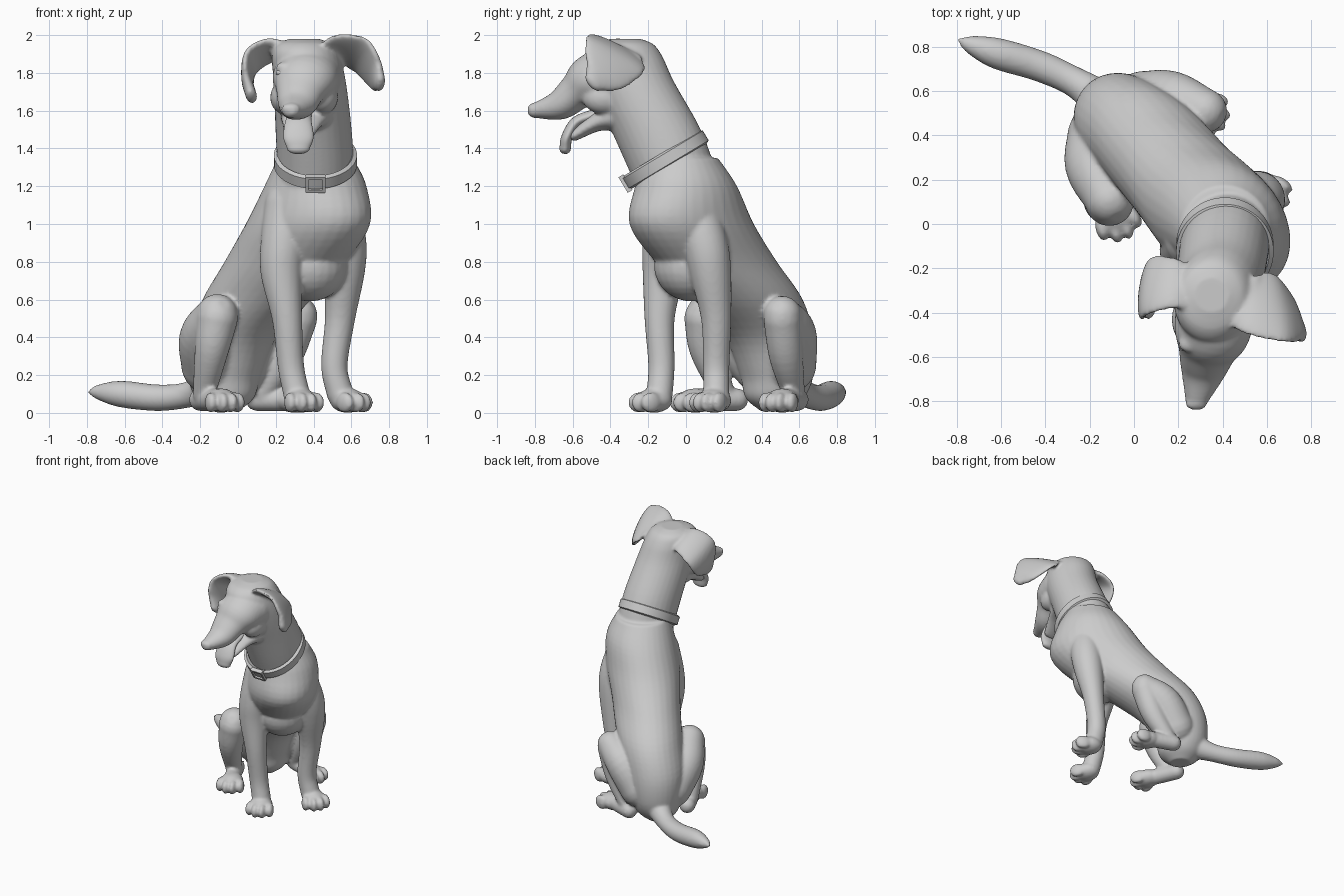
import bpy, bmesh, math
from mathutils import Vector, Matrix

if "Cube" in bpy.data.objects:
    bpy.data.objects.remove(bpy.data.objects["Cube"], do_unlink=True)

clay = bpy.data.materials.new("light_grey")
clay.use_nodes = True
clay.diffuse_color = (.6, .6, .6, 1)
clay.node_tree.nodes["Principled BSDF"].inputs["Base Color"].default_value = clay.diffuse_color


def spline(rows, steps=5):
    """Resample rows of numbers along a smooth curve."""
    rows = [Vector(row) for row in rows]
    padded = [rows[0] * 2 - rows[1]] + rows + [rows[-1] * 2 - rows[-2]]
    samples = []
    for before, start, end, after in zip(padded, padded[1:], padded[2:], padded[3:]):
        for step in range(steps):
            t = step / steps
            samples.append(start + (end - before) * t / 2
                           + (before * 2 - start * 5 + end * 4 - after) * t * t / 2
                           + (start * 3 - before - end * 3 + after) * t ** 3 / 2)
    return samples + [rows[-1]]


def skin(bm, rings):
    """Bridge rings of points and close both ends."""
    loops = [[bm.verts.new(point) for point in ring] for ring in rings]
    count = len(loops[0])
    for lower, upper in zip(loops, loops[1:]):
        for i in range(count):
            j = (i + 1) % count
            bm.faces.new((lower[i], lower[j], upper[j], upper[i]))
    bm.faces.new(loops[0][::-1])
    bm.faces.new(loops[-1])


def oval(centre, across, along, count=32):
    angles = [k * math.tau / count for k in range(count)]
    return [centre + across * math.cos(angle) + along * math.sin(angle) for angle in angles]


def trunk(bm, rows, yaw):
    """Stack of level ovals: z, x, y, half width, half depth."""
    side = Vector((math.cos(yaw), math.sin(yaw), 0))
    front = Vector((-side.y, side.x, 0))
    skin(bm, [oval(Vector((x, y, z)), side * a, front * b) for z, x, y, a, b in spline(rows)])


def limb(bm, rows, side=(1, 0, 0)):
    """Round-ended tube: x, y, z, radius across, optional second radius."""
    points = spline([tuple(row) + (row[3],) * (5 - len(row)) for row in rows])
    rings, last = [], len(points) - 1
    cap = [math.pi / 2 * k / 5 for k in range(5)]
    for i, point in enumerate(points):
        centre, wide, thick = Vector(point[:3]), point[3], point[4]
        tangent = Vector(points[min(i + 1, last)][:3]) - Vector(points[max(i - 1, 0)][:3])
        tangent.normalize()
        across = Vector(side)
        across = (across - tangent * across.dot(tangent)).normalized()
        normal = tangent.cross(across)
        angles = [0]
        if i == 0:
            angles = [-angle for angle in reversed(cap)]
        elif i == last:
            angles = cap
        for angle in angles:
            shrink = math.cos(angle)
            rings.append(oval(centre + tangent * min(wide, thick) * math.sin(angle),
                              across * wide * shrink, normal * thick * shrink))
    skin(bm, rings)


def ball(bm, centre, size, yaw=0):
    matrix = Matrix.Translation(centre) @ Matrix.Rotation(yaw, 4, "Z") @ Matrix.Diagonal((*size, 1))
    bmesh.ops.create_uvsphere(bm, u_segments=24, v_segments=14, radius=1, matrix=matrix)


def paw(bm, x, y, yaw):
    """Pad with four toes pointing along yaw."""
    ball(bm, (x, y, .065), (.1, .085, .065), yaw)
    for lane in (-1.5, -.5, .5, 1.5):
        offset = Matrix.Rotation(yaw, 3, "Z") @ Vector((.08 - .016 * lane * lane, lane * .05, .055))
        ball(bm, Vector((x, y, 0)) + offset, (.06, .03, .055), yaw + lane * .1)


def finish(bm, name, voxel=0, smooth=0):
    """Turn the mesh into an object, optionally melting its parts together."""
    bmesh.ops.recalc_face_normals(bm, faces=bm.faces)
    mesh = bpy.data.meshes.new(name)
    bm.to_mesh(mesh)
    bm.free()
    part = bpy.data.objects.new(name, mesh)
    bpy.context.collection.objects.link(part)
    bpy.context.view_layer.objects.active = part
    for other in bpy.context.selected_objects:
        other.select_set(False)
    part.select_set(True)
    if voxel:
        blend = part.modifiers.new("blend", "REMESH")
        blend.mode, blend.voxel_size = "VOXEL", voxel
        bpy.ops.object.modifier_apply(modifier=blend.name)
        soften = part.modifiers.new("soften", "SMOOTH")
        soften.factor, soften.iterations = .5, smooth
        bpy.ops.object.modifier_apply(modifier=soften.name)
    part.data.materials.clear()
    part.data.materials.append(clay)
    bpy.ops.object.shade_smooth_by_angle(angle=math.radians(50))


dog = bmesh.new()
# Torso, turned towards the front left, with a deep breastbone
trunk(dog, [(.01, -.07, .47, .07, .08), (.08, -.07, .47, .15, .16), (.2, -.07, .48, .19, .2),
            (.4, -.03, .44, .22, .25), (.6, .1, .33, .24, .33), (.8, .25, .16, .25, .38),
            (1, .37, .03, .27, .38), (1.2, .41, 0, .25, .29), (1.35, .41, -.03, .2, .2)], math.pi / 4)
ball(dog, (.38, .03, .78), (.2, .2, .19))
# Neck and skull
trunk(dog, [(1.1, .41, -.02, .19, .2), (1.3, .41, -.08, .2, .23), (1.5, .4, -.16, .2, .24),
            (1.75, .38, -.29, .19, .23), (1.88, .36, -.33, .18, .21),
            (1.95, .35, -.33, .15, .16), (1.98, .35, -.32, .08, .08)], -.2)
# Face tapering into the muzzle, nose and lower jaw
limb(dog, [(.37, -.38, 1.78, .18, .17), (.35, -.5, 1.76, .17, .14), (.33, -.58, 1.7, .13, .1),
           (.31, -.67, 1.63, .1, .08), (.28, -.8, 1.6, .05, .04)])
ball(dog, (.28, -.81, 1.61), (.05, .03, .03))
limb(dog, [(.36, -.36, 1.57, .14, .08), (.34, -.47, 1.54, .11, .05), (.32, -.59, 1.47, .08, .03)])
# Cheeks and brows on both sides of the face
for flip in (-1, 1):
    ball(dog, (.35 + flip * .1, -.43, 1.67), (.08, .12, .09))
    ball(dog, (.33 + flip * .08, -.54, 1.83), (.05, .04, .03))
# Ears
limb(dog, [(.45, -.33, 1.89, .1, .03), (.54, -.36, 1.92, .16, .03), (.65, -.38, 1.89, .18, .03),
           (.72, -.43, 1.81, .14, .03), (.75, -.49, 1.75, .06, .03)], (.2, -.8, .4))
limb(dog, [(.28, -.3, 1.91, .1, .03), (.17, -.27, 1.92, .13, .03), (.07, -.28, 1.86, .15, .03),
           (.05, -.32, 1.76, .13, .03), (.07, -.38, 1.68, .06, .03)], (-.1, -.8, .4))
# Front legs
limb(dog, [(.52, .04, 1.1, .12), (.56, .1, .9, .12), (.56, .13, .74, .11), (.54, .16, .5, .08),
           (.51, .16, .25, .07), (.54, .16, .1, .07)])
paw(dog, .58, .15, -.7)
limb(dog, [(.27, -.07, 1.1, .13), (.24, -.11, .9, .12), (.23, -.12, .74, .11), (.26, -.14, .5, .08),
           (.28, -.13, .25, .07), (.31, -.14, .1, .07)])
paw(dog, .33, -.17, -1.2)
# Hind legs: thigh, shin, flat foot
limb(dog, [(-.15, .4, .25, .15), (-.17, .26, .4, .14), (-.11, .11, .52, .11)])
limb(dog, [(-.11, .1, .5, .11), (-.14, .11, .33, .09), (-.18, .2, .1, .06)])
limb(dog, [(-.2, .27, .07, .06), (-.11, .07, .07, .06)])
paw(dog, -.09, .05, -1.2)
limb(dog, [(.04, .55, .25, .14), (.17, .56, .42, .13), (.32, .51, .52, .1)])
limb(dog, [(.32, .51, .5, .1), (.25, .53, .3, .09), (.13, .57, .1, .06)])
limb(dog, [(.1, .59, .07, .06), (.27, .53, .07, .06)])
paw(dog, .3, .51, -.4)
# Tail
limb(dog, [(-.1, .52, .17, .11), (-.25, .63, .1, .07), (-.42, .71, .08, .07),
           (-.62, .77, .1, .07), (-.74, .81, .11, .04), (-.79, .83, .11, .01)], (0, 0, 1))
finish(dog, "dog_body", .011, 6)

# Tongue hanging from the jaw
tongue = bmesh.new()
limb(tongue, [(.33, -.48, 1.58, .06, .03), (.32, -.58, 1.54, .07, .03),
              (.32, -.63, 1.46, .08, .03), (.32, -.64, 1.4, .06, .03)])
finish(tongue, "tongue")

# Eyes set under the brows
for label, flip in (("right", -1), ("left", 1)):
    eye = bmesh.new()
    ball(eye, (.33 + flip * .1, -.54, 1.8), (.03, .035, .02))
    finish(eye, label + "_eye")

# Collar band and buckle share one tilt
tilt = Matrix.Translation((.41, -.11, 1.34)) @ Matrix.Rotation(.54, 4, "X")
band = bmesh.new()
profile = [(0, -.04), (.02, -.03), (.02, .03), (0, .04), (-.03, 0)]
loops = []
for point in oval(Vector(), Vector((1, 0, 0)), Vector((0, 1, 0)), 64):
    loops.append([band.verts.new(tilt @ Vector((point.x * (.2 + out), point.y * (.23 + out), z)))
                  for out, z in profile])
for k, ring in enumerate(loops):
    before = loops[k - 1]
    for i in range(len(profile)):
        band.faces.new((before[i - 1], ring[i - 1], ring[i], before[i]))
finish(band, "collar")

buckle = bmesh.new()
for flip in (-1, 1):
    for x, z, size in ((.045, 0, (.016, .03, .09)), (0, .04, (.1, .03, .016))):
        place = tilt @ Matrix.Translation((x * flip, -.245, z * flip))
        bmesh.ops.create_cube(buckle, size=1, matrix=place @ Matrix.Diagonal((*size, 1)))
finish(buckle, "collar_buckle")
